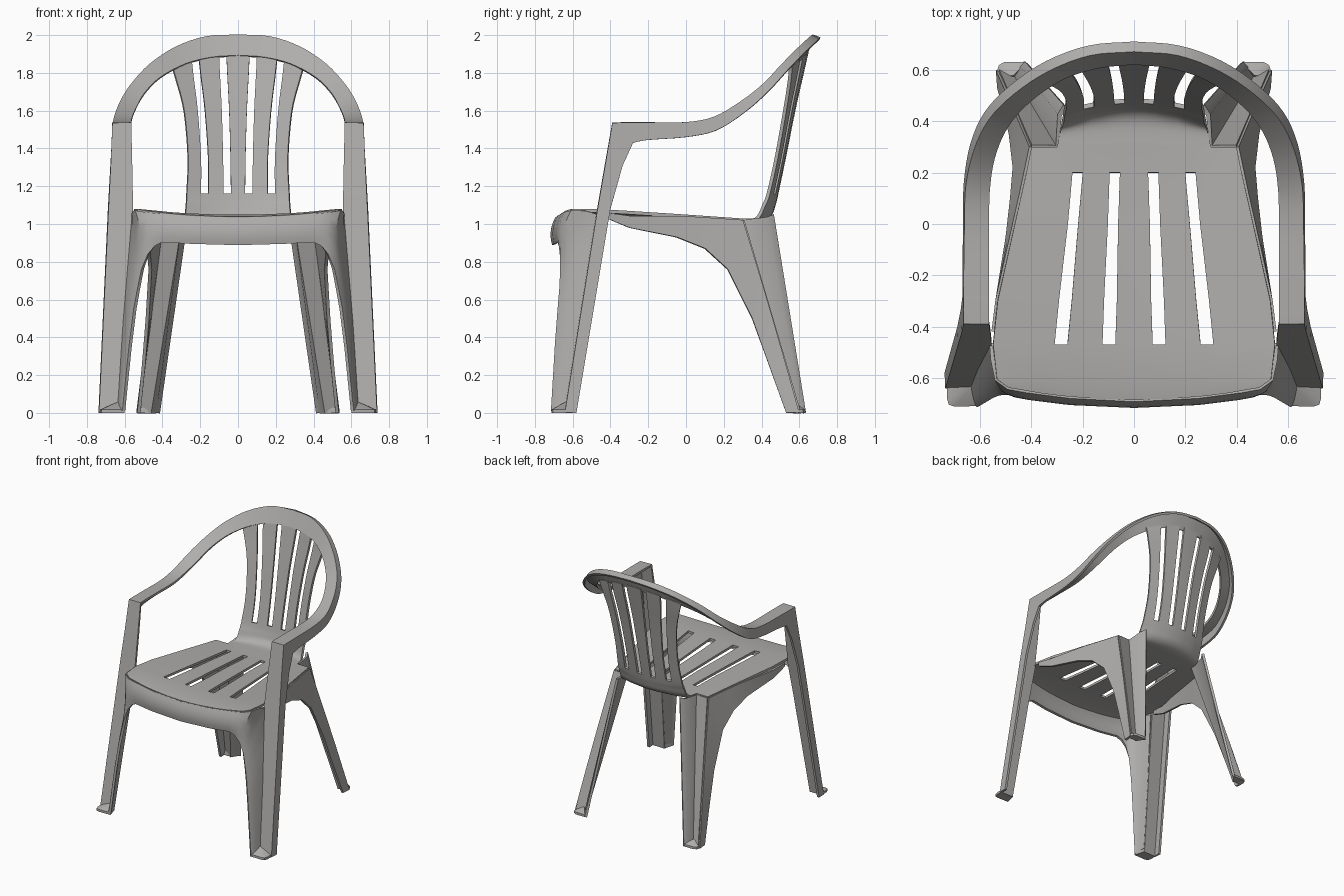
import bpy, bmesh
from mathutils import Vector

cube = bpy.data.objects.get("Cube")
if cube:
    bpy.data.objects.remove(cube, do_unlink=True)

GREY = (0.43, 0.42, 0.41, 1)
plastic = bpy.data.materials.new("grey plastic")
plastic.use_nodes = True
plastic.diffuse_color = GREY
plastic.node_tree.nodes["Principled BSDF"].inputs["Base Color"].default_value = GREY


def finish(name, bm, thick):
    """Mirror half a part, thicken it and shade it."""
    loose = [v for v in bm.verts if not v.link_faces]
    bmesh.ops.delete(bm, geom=loose, context='VERTS')
    bmesh.ops.recalc_face_normals(bm, faces=bm.faces)
    mesh = bpy.data.meshes.new(name)
    bm.to_mesh(mesh)
    bm.free()
    mesh.materials.append(plastic)
    ob = bpy.data.objects.new(name, mesh)
    bpy.context.collection.objects.link(ob)
    mirror = ob.modifiers.new("mirror", 'MIRROR')
    mirror.use_clip = True
    if thick:
        solid = ob.modifiers.new("thickness", 'SOLIDIFY')
        solid.thickness = thick
        solid.offset = 0
    bpy.ops.object.select_all(action='DESELECT')
    ob.select_set(True)
    bpy.context.view_layer.objects.active = ob
    bpy.ops.object.convert(target='MESH')
    bpy.ops.object.shade_smooth_by_angle(angle=0.6)


def sheet(name, rows, thick=0.018, hole=lambda i, j: False):
    bm = bmesh.new()
    grid = [[bm.verts.new(p) for p in row] for row in rows]
    for i in range(len(rows) - 1):
        for j in range(len(rows[0]) - 1):
            if not hole(i, j):
                bm.faces.new((grid[i][j], grid[i][j + 1],
                              grid[i + 1][j + 1], grid[i + 1][j]))
    finish(name, bm, thick)


def smooth(keys, steps=4):
    """Curve through equal-length tuples of numbers."""
    k = [Vector(p) for p in keys]
    k = [k[0] * 2 - k[1]] + k + [k[-1] * 2 - k[-2]]
    out = []
    for a, b, c, d in zip(k, k[1:], k[2:], k[3:]):
        for s in range(steps):
            t = s / steps
            out.append(b + (c - a) * t / 2 + (a * 2 - b * 5 + c * 4 - d) * t**2 / 2
                       + (b * 3 - a - c * 3 + d) * t**3 / 2)
    return out + [k[-2]]


def loft(top, bottom, steps=4, bulge=0.0):
    rows = []
    for a, b in zip(top, bottom):
        a, b = Vector(a), Vector(b)
        row = []
        for s in range(steps + 1):
            t = s / steps
            row.append(a.lerp(b, t) + Vector((0, -bulge * t * (1 - t), 0)))
        rows.append(row)
    return rows


# Seat and back shell: y, z, outer edge, inner edge, bow, rise, two slot centres
seat_keys = [
    (-.685, 1.03, .49, .37, .2, .13, .105, .30),
    (-.62, 1.04, .535, .36, .05, .11, .102, .295),
    (-.47, 1.04, .55, .35, 0, .1, .098, .285),
    (-.3, 1.035, .532, .335, 0, .09, .092, .268),
    (0, 1.028, .465, .315, 0, .06, .082, .238),
    (.2, 1.02, .42, .305, 0, .04, .075, .22),
    (.3, 1.02, .40, .30, 0, 0, .07, .205)]
back_keys = [
    (.3, 1.02, .40, .30, 0, 0, .07, .205),
    (.395, 1.022, .4, .287, -.4, 0, .066, .195),
    (.445, 1.05, .4, .28, -.7, 0, .062, .185),
    (.465, 1.1, .4, .275, -.7, 0, .06, .18),
    (.48, 1.16, .4, .272, -.6, 0, .058, .178),
    (.52, 1.35, .4, .265, -.6, 0, .06, .178),
    (.57, 1.6, .4, .285, -.6, -.1, .067, .195),
    (.615, 1.8, .4, .325, -.65, -.45, .077, .217),
    (.64, 1.91, .4, .35, -.7, -.6, .082, .228)]
shell = [Vector(k) for k in seat_keys] + smooth(back_keys)[1:]
shell_rows = []
for y, z, outer, inner, bow, rise, c1, c2 in shell:
    w = .025 if y < 0 else .02
    xs = [0, c1 - w, c1 + w, c2 - w, c2 + w, inner, outer]
    shell_rows.append([(x, y + bow * x * x, z + rise * x * x) for x in xs])


def shell_hole(i, j):
    y, z = shell[i][:2]
    if j == 5:
        return i >= len(seat_keys) - 1
    return j in (1, 3) and (-.48 < y < .19 or z > 1.155)


sheet("seat_and_back", shell_rows, .018, shell_hole)

# Front apron, arching down into the inner faces of the front legs
apron_top = [(0, -.685, 1.03), (.25, -.672, 1.038), (.42, -.65, 1.053),
             (.49, -.637, 1.061), (.535, -.605, 1.071), (.55, -.53, 1.07),
             (.555, -.465, 1.05), (.575, -.507, .8), (.60, -.555, .5),
             (.63, -.63, .03)]
apron_low = [(0, -.70, .89), (.25, -.69, .897), (.4, -.672, .905),
             (.44, -.665, .885), (.475, -.66, .84), (.505, -.66, .76),
             (.525, -.665, .66), (.545, -.675, .55), (.57, -.69, .35),
             (.605, -.71, .01)]
sheet("front_apron", loft(apron_top, smooth(apron_low, 1), 5, .06))

# Front legs, armrests and top rim: one folded strip of inner, outer and flange
leg_keys = [
    (.625, -.635, 0, .73, -.635, 0, .73, -.58, 0),
    (.555, -.465, 1.06, .68, -.465, 1.06, .68, -.4, 1.08),
    (.56, -.42, 1.32, .667, -.42, 1.32, .667, -.335, 1.31)]
arm_keys = [
    (.565, -.385, 1.53, .66, -.385, 1.53, .66, -.28, 1.43),
    (.565, -.2, 1.53, .658, -.2, 1.53, .66, -.2, 1.445),
    (.565, 0, 1.53, .655, 0, 1.533, .658, 0, 1.46),
    (.563, .13, 1.55, .65, .15, 1.562, .655, .16, 1.495),
    (.545, .26, 1.60, .62, .29, 1.642, .63, .31, 1.59),
    (.495, .38, 1.69, .562, .41, 1.735, .575, .435, 1.70),
    (.41, .48, 1.775, .465, .51, 1.84, .475, .54, 1.815),
    (.28, .57, 1.845, .33, .60, 1.93, .337, .633, 1.91),
    (.14, .615, 1.88, .17, .66, 1.985, .173, .692, 1.965),
    (0, .63, 1.89, 0, .675, 1.995, 0, .708, 1.98)]
strip = [Vector(k) for k in leg_keys] + smooth(arm_keys)
sheet("arms_and_rim", [[r[:3], r[3:6], r[6:]] for r in strip])

# Side skirts, arching down into the outer faces of the back legs
skirt_top = [(.547, -.42, 1.06), (.532, -.3, 1.043), (.465, 0, 1.04),
             (.438, .12, 1.032), (.40, .3, 1.02), (.453, .425, .61),
             (.49, .51, .32), (.53, .6, 0)]
skirt_low = [(.547, -.42, 1.03), (.532, -.3, .98), (.492, -.05, .93),
             (.475, .1, .87), (.465, .22, .76), (.48, .35, .5),
             (.50, .44, .25), (.525, .53, 0)]
sheet("side_skirts", loft(smooth(skirt_top, 1), skirt_low, 2))

# Back legs: rear face, inner web and narrow return
leg_top = [(.40, .30, 1.02), (.30, .30, 1.02), (.29, .425, 1.035), (.268, .46, 1.05)]
leg_low = [(.53, .6, 0), (.465, .575, 0), (.44, .615, 0), (.42, .63, 0)]
sheet("back_legs", [leg_top, leg_low])


# Feet: thin rounded pads rising to a peak in the fold of the leg
def foot(name, outline, peak):
    bm = bmesh.new()
    low = [bm.verts.new((x, y, 0)) for x, y in outline]
    high = [bm.verts.new((x, y, .018)) for x, y in outline]
    tip = bm.verts.new(peak)
    bm.faces.new(low)
    for i in range(len(outline)):
        j = (i + 1) % len(outline)
        bm.faces.new((low[i], low[j], high[j], high[i]))
        bm.faces.new((high[i], high[j], tip))
    finish(name, bm, 0)


foot("front_feet", [(.6, -.71), (.70, -.712), (.722, -.705), (.73, -.68),
                    (.73, -.628), (.622, -.628)], (.632, -.635, .06))
foot("back_feet", [(.42, .632), (.505, .632), (.527, .62), (.537, .59),
                   (.532, .57), (.465, .57)], (.47, .58, .05))
